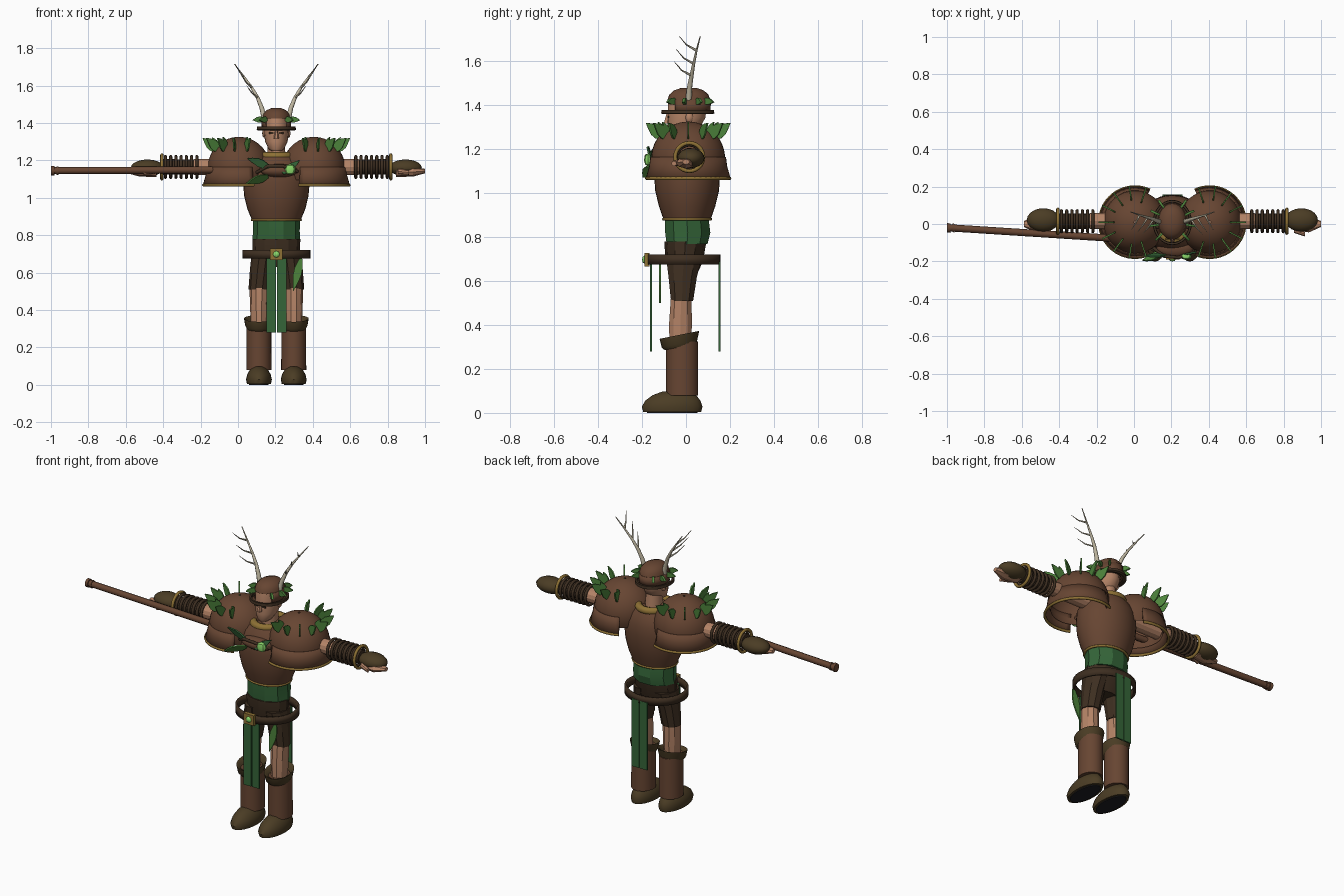
import bpy, bmesh, math
from mathutils import Vector, Matrix

cube = bpy.data.objects.get("Cube")
if cube:
    bpy.data.objects.remove(cube, do_unlink=True)


def material(name, r, g, b):
    m = bpy.data.materials.new(name)
    m.use_nodes = True
    m.diffuse_color = (r, g, b, 1)
    m.node_tree.nodes["Principled BSDF"].inputs["Base Color"].default_value = (r, g, b, 1)
    return m


LEATHER = material("brown leather", .135, .06, .032)
DARK = material("dark brown", .048, .028, .015)
OLIVE = material("olive hide", .07, .046, .018)
GOLD = material("gold trim", .27, .165, .035)
CLOTH = material("green cloth", .035, .13, .04)
LEAF = material("leaf green", .075, .23, .045)
GEM = material("light green gem", .26, .7, .15)
SKIN = material("skin", .46, .23, .135)
BONE = material("antler bone", .52, .47, .35)
SOLE = material("black sole", .013, .013, .016)
C = .205      # body centre line
SIDES = ((1, "left"), (-1, "right"))


def finish(bm, name, mat, angle=40, thick=0):
    bmesh.ops.recalc_face_normals(bm, faces=bm.faces)
    me = bpy.data.meshes.new(name)
    bm.to_mesh(me)
    bm.free()
    ob = bpy.data.objects.new(name, me)
    me.materials.append(mat)
    bpy.context.collection.objects.link(ob)
    if thick:
        mod = ob.modifiers.new("thickness", "SOLIDIFY")
        mod.thickness, mod.offset = thick, 0
    bpy.ops.object.select_all(action="DESELECT")
    ob.select_set(True)
    bpy.context.view_layer.objects.active = ob
    if angle:
        bpy.ops.object.shade_smooth_by_angle(angle=math.radians(angle))
    return ob


def loft(name, rings, mat, n=24, axis="z", caps=True, arc=None, shear=0, angle=40, thick=0):
    """Skin elliptical rings (cx, cy, height, rx, ry); arc is a start and end angle."""
    bm, rows = bmesh.new(), []
    a0, a1 = arc or (0, 360)
    count = n + 1 if arc else n
    for cx, cy, h, rx, ry in rings:
        row = []
        for i in range(count):
            a = math.radians(a0 + (a1 - a0) * i / n)
            p = Vector((cx + rx * math.cos(a), cy + ry * math.sin(a), h))
            p.z += shear * (p.y - cy)
            row.append(bm.verts.new((p.z, p.x, p.y) if axis == "x" else p))
        rows.append(row)
    for lo, hi in zip(rows, rows[1:]):
        for i in range(n):
            j = (i + 1) % count
            bm.faces.new((lo[i], lo[j], hi[j], hi[i]))
    if caps and not arc:
        bm.faces.new(rows[0])
        bm.faces.new(rows[-1])
    return finish(bm, name, mat, angle, thick)


def ball(name, centre, size, mat, segs=20):
    bm = bmesh.new()
    m = Matrix.Translation(centre) @ Matrix.Diagonal((*size, 1))
    bmesh.ops.create_uvsphere(bm, u_segments=segs, v_segments=segs // 2, radius=1, matrix=m)
    return finish(bm, name, mat)


def box(name, centre, size, mat):
    bm = bmesh.new()
    bmesh.ops.create_cube(bm, size=1, matrix=Matrix.Translation(centre) @ Matrix.Diagonal((*size, 1)))
    return finish(bm, name, mat, 0)


def tube(name, pts, radius, mat, tip=1, closed=False):
    cu = bpy.data.curves.new(name, "CURVE")
    cu.dimensions, cu.bevel_depth, cu.bevel_resolution = "3D", radius, 2
    cu.use_fill_caps = True
    sp = cu.splines.new("POLY")
    sp.points.add(len(pts) - 1)
    sp.use_cyclic_u = closed
    for i, p in enumerate(pts):
        sp.points[i].co = (*p, 1)
        sp.points[i].radius = 1 + (tip - 1) * i / (len(pts) - 1)
    ob = bpy.data.objects.new(name, cu)
    cu.materials.append(mat)
    bpy.context.collection.objects.link(ob)
    bpy.ops.object.select_all(action="DESELECT")
    ob.select_set(True)
    bpy.context.view_layer.objects.active = ob
    bpy.ops.object.convert(target="MESH")
    bpy.ops.object.shade_smooth_by_angle(angle=math.radians(50))


def ellipse(cx, cy, z, rx, ry, a0=0, a1=360, n=32):
    steps = [math.radians(a0 + (a1 - a0) * i / n) for i in range(n + (a1 - a0 < 360))]
    return [(cx + rx * math.cos(a), cy + ry * math.sin(a), z) for a in steps]


def leaf(name, base, tip, side, mat, thick=.008):
    base, tip, side = Vector(base), Vector(tip), Vector(side)
    shape = ((0, .35), (.3, .95), (.55, 1), (.8, .55), (1, 0), (.8, -.4), (.5, -.9), (.25, -.9), (0, -.35))
    bm = bmesh.new()
    bm.faces.new([bm.verts.new(base.lerp(tip, t) + side * w) for t, w in shape])
    finish(bm, name, mat, 0, thick)


# Torso, waist and hips
loft("breastplate", [(C, .005, z, rx, ry) for z, rx, ry in (
    (.88, .13, .107), (.94, .155, .128), (1.01, .172, .145), (1.08, .178, .15),
    (1.14, .172, .147), (1.19, .145, .13), (1.225, .1, .105))], LEATHER, 32)
tube("breastplate_hem", ellipse(C, .005, .882, .13, .107), .007, GOLD, closed=True)
tube("collar", ellipse(C, .01, 1.222, .085, .095), .022, GOLD, closed=True)
loft("waist_sash", [(C, .005, .77, .128, .098), (C, .008, .82, .125, .108), (C, .003, .885, .126, .105)],
     CLOTH, 10, angle=20)
loft("hips", [(C, -.01, .63, .1, .06), (C, -.008, .69, .127, .085), (C, -.003, .78, .128, .096)], DARK, 12, angle=20)

# Belt, buckle and hanging cloth
loft("belt", [(C, -.01, .675, .175, .16), (C, -.01, .72, .175, .16)], DARK, 36, caps=False, thick=.014)
box("buckle", (C, -.178, .698), (.068, .024, .062), GOLD)
ball("buckle_gem", (C, -.19, .698), (.018, .01, .018), GEM, 8)
for s, side in SIDES:
    for y, where in ((-.16, "front"), (.152, "back")):
        box(f"{where}_tabard_{side}", (C + s * .028, y, .485), (.05, .009, .41), CLOTH)
leaf("belt_leaf", (.335, -.118, .675), (.295, -.118, .5), (.024, 0, .004), LEAF)

for s, side in SIDES:
    # Legs, boots and feet
    x = C + s * .093
    loft(f"shorts_leg_{side}", [(x, -.018, .51, .056, .053), (x - s * .012, -.015, .62, .06, .068),
         (x - s * .025, -.008, .72, .062, .088)], DARK, 10, angle=20)
    loft(f"leg_{side}", [(x, -.027, .3, .042, .05), (x, -.025, .4, .047, .055), (x, -.022, .53, .051, .049)],
         SKIN, 10, angle=20)
    loft(f"boot_{side}", [(x, -.018, .08, .067, .073), (x, -.018, .325, .066, .073)], LEATHER)
    loft(f"boot_cuff_{side}", [(x, -.025, .3, .064, .072), (x, -.03, .315, .073, .081), (x, -.03, .355, .08, .09),
         (x, -.03, .35, .07, .078), (x, -.025, .325, .055, .06)], OLIVE, caps=False, shear=.2)
    loft(f"foot_{side}", [(x, -.063, .005, .064, .132), (x, -.063, .028, .069, .138), (x, -.06, .055, .063, .126),
         (x, -.053, .08, .049, .1), (x, -.045, .098, .025, .06)], OLIVE)
    loft(f"sole_{side}", [(x, -.063, 0, .052, .115), (x, -.063, .007, .052, .115)], SOLE)

    # Shoulder armour
    px, py, pz, pr = C + s * .2, .01, 1.158, .168
    dome = []
    for i in range(13):
        t = math.radians(2 + i * 9.2)
        dome.append((px, py, pz + pr * math.cos(t), pr * math.sin(t), pr * math.sin(t)))
    loft(f"pauldron_{side}", dome, LEATHER, 36, caps=False)
    mid = 0 if s > 0 else 180
    loft(f"pauldron_skirt_{side}", [(px, py, z, r, r) for z, r in ((1.165, .168), (1.12, .174), (1.068, .189))],
         LEATHER, 28, arc=(mid - 115, mid + 115), thick=.008)
    tube(f"pauldron_trim_{side}", ellipse(px, py, 1.068, .189, .189, mid - 115, mid + 115), .008, GOLD)
    for k in range(9):
        a = math.radians(mid + (k - 4) * 27)
        out = Vector((math.cos(a), math.sin(a), 0))
        hub = Vector((px, py, 0))
        up = Vector((0, 0, 1))
        leaf(f"pauldron_leaf_{side}_{k}", hub + out * .115 + up * 1.25, hub + out * .195 + up * 1.32,
             (out * -.7 + up * .75) * .026, LEAF)
        if k % 2 == 0:
            leaf(f"pauldron_bud_{side}_{k}", hub + out * .11 + up * 1.27, hub + out * .145 + up * 1.325,
                 (out * -.85 + up * .5) * .014, LEAF)

    # Arm, coils, wrist ring and hand, laid out along x
    ax = lambda d: C + s * d
    ay, az = .015, 1.165
    loft(f"arm_{side}", [(ay, az, ax(.1), .042, .042), (ay, az, ax(.44), .043, .042)], SKIN, 12, "x", angle=20)
    loft(f"forearm_wrap_{side}", [(ay, az, ax(.42), .04, .04), (ay, az, ax(.62), .042, .042)], DARK, 16, "x")
    for k in range(7):
        ring = [(ax(.425 + k * .028), ay + p[0], az + p[1]) for p in ellipse(0, 0, 0, .056, .056, n=20)]
        tube(f"arm_coil_{side}_{k}", ring, .0085, DARK, closed=True)
    ring = [(ax(.612), ay + p[0], az + p[1]) for p in ellipse(0, 0, 0, .064, .064, n=28)]
    tube(f"wrist_ring_{side}", ring, .009, GOLD, closed=True)
    ball(f"glove_{side}", (ax(.69), .022, 1.16), (.088, .062, .045), OLIVE)
    loft(f"fingers_{side}", [(.01, 1.14, ax(.64), .04, .028), (0, 1.138, ax(.73), .045, .025),
         (.0, 1.143, ax(.794), .016, .012)], SKIN, 8, "x", angle=20)
    loft(f"thumb_{side}", [(-.03, 1.142, ax(.65), .018, .016), (-.055, 1.135, ax(.71), .012, .012)],
         SKIN, 8, "x", angle=20)

    # Antlers with forward tines
    path = [(.065, .012, 1.425), (.078, .016, 1.48), (.1, .025, 1.535), (.132, .035, 1.59),
            (.175, .048, 1.65), (.224, .065, 1.715)]
    tube(f"antler_{side}", [(ax(d), y, z) for d, y, z in path], .015, BONE, .15)
    for k, (i, d) in enumerate(((2, .06), (3, .056), (4, .045))):
        p = Vector((ax(path[i][0]), path[i][1], path[i][2]))
        tube(f"antler_tine_{side}_{k}", [p, p + Vector((s * d * .5, -.045, .025)), p + Vector((s * d, -.08, .066))],
             .006, BONE, .15)

    # Cap leaves, eyes and ears
    for k, a in enumerate((-45, -10, 25, 55)):
        t = math.radians(a)
        out = Vector((s * math.cos(t), math.sin(t), 0))
        base = Vector((C, .012, 1.42)) + Vector((out.x * .068, out.y * .08, 0))
        leaf(f"cap_leaf_{side}_{k}", base, base + out * .06 + Vector((0, 0, -.005)), (0, 0, .016), LEAF, .012)
    box(f"eye_{side}", (C + s * .027, -.081, 1.347), (.024, .006, .009), DARK)
    ball(f"ear_{side}", (C + s * .066, .015, 1.345), (.01, .018, .025), SKIN, 8)

# Head and headgear
loft("neck", [(C, .015, 1.19, .05, .055), (C, .01, 1.31, .045, .055)], SKIN, 12)
loft("head", [(C, cy, z, rx, ry) for z, cy, rx, ry in (
    (1.25, -.042, .026, .03), (1.262, -.035, .042, .044), (1.3, -.01, .06, .074),
    (1.345, .003, .066, .086), (1.4, .005, .067, .088), (1.45, .008, .06, .08))], SKIN, 16)
loft("nose", [(C, -.085, 1.318, .014, .018), (C, -.078, 1.365, .007, .012)], SKIN, 6, angle=0)
box("mouth", (C, -.073, 1.293), (.03, .008, .005), DARK)
loft("cap_dome", [(C, .013, z, rx, ry) for z, rx, ry in (
    (1.425, .075, .097), (1.448, .07, .09), (1.468, .053, .068), (1.48, .025, .034))], LEATHER)
loft("cap_wall", [(C, .013, 1.365, .074, .094), (C, .013, 1.427, .075, .097)], LEATHER, 24,
     arc=(-40, 220), thick=.008)
loft("cap_brim", [(C, .008, z, r, r + .016) for z, r in (
    (1.36, .098), (1.364, .105), (1.38, .103), (1.38, .092), (1.36, .09), (1.36, .098))], DARK, 32, caps=False)
loft("brim_shelf", [(C, .008, 1.366, .094, .11), (C, .008, 1.37, .072, .088)], DARK, 32, caps=False,
     arc=(-20, 200), thick=.006)

# Chest ornament
ball("chest_clasp", (.22, -.13, 1.145), (.1, .05, .036), LEATHER)
tube("chest_cord", [(.1, -.125, 1.135), (.16, -.172, 1.17), (.24, -.18, 1.17), (.32, -.14, 1.14)], .009, DARK)
leaf("chest_leaf_upper", (.17, -.165, 1.165), (.05, -.17, 1.21), (.004, -.008, .022), CLOTH)
leaf("chest_leaf_lower", (.16, -.15, 1.115), (.045, -.195, 1.075), (-.004, -.02, .02), LEAF)
leaf("chest_leaf_right", (.24, -.175, 1.13), (.33, -.15, 1.2), (-.014, 0, .014), CLOTH)
ball("chest_gem", (.278, -.172, 1.152), (.031, .02, .03), GEM, 8)

# Staff
tube("staff", [(-.995, -.02, 1.145), (.02, -.085, 1.15)], .019, LEATHER)
for k, (x0, w, r) in enumerate(((-1, .018, .025), (-.97, .01, .023))):
    loft(f"staff_cap_{k}", [(-.02, 1.145, x0, r, r), (-.022, 1.145, x0 + w, r, r)], LEATHER, 12, "x")
